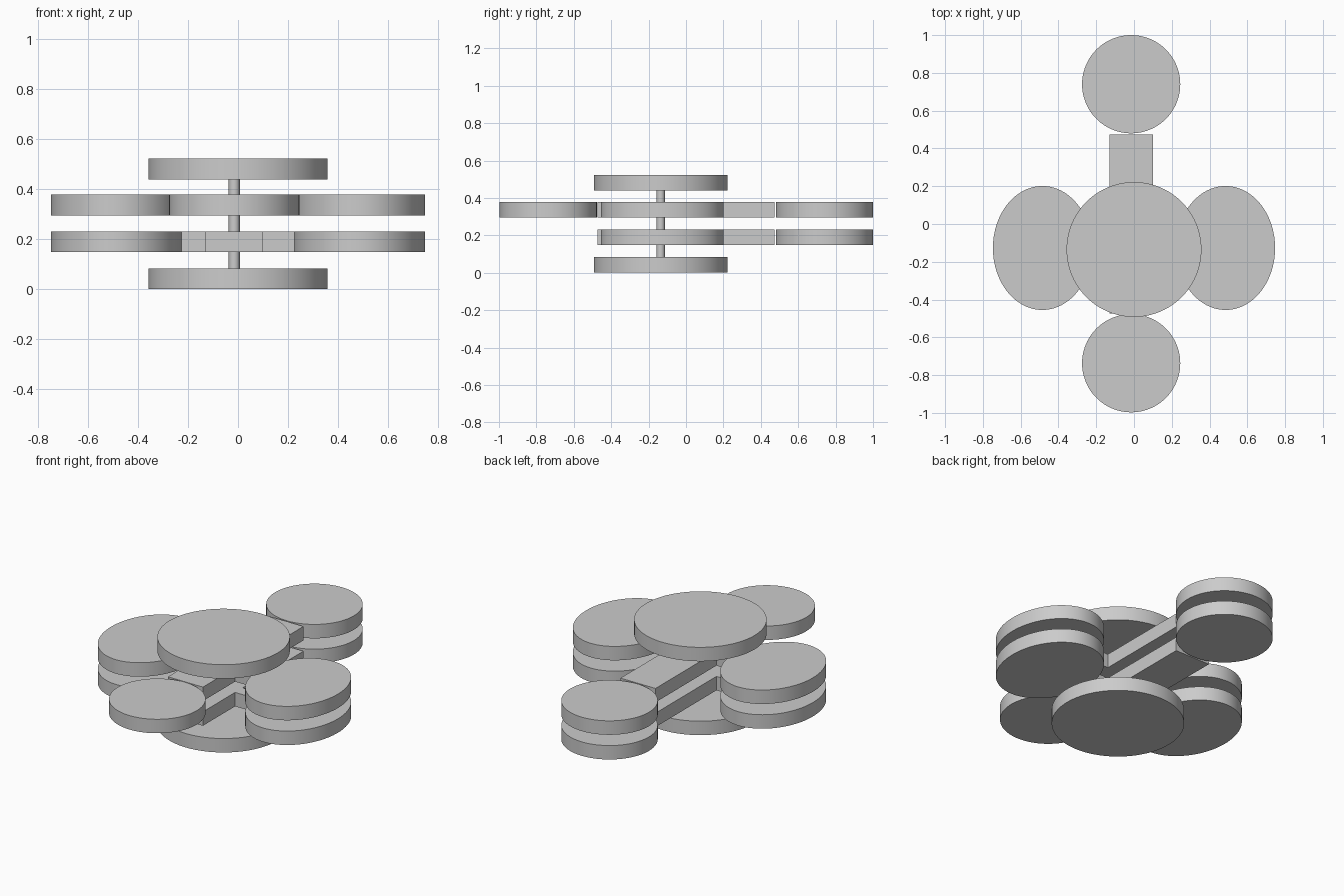
import bpy
import math

if "Cube" in bpy.data.objects:
    bpy.data.objects.remove(bpy.data.objects["Cube"], do_unlink=True)

grey = bpy.data.materials.new("plain grey")
grey.use_nodes = True
colour = (0.6, 0.6, 0.6, 1)
grey.diffuse_color = colour
grey.node_tree.nodes["Principled BSDF"].inputs["Base Color"].default_value = colour

HUB_Y = -0.135   # axis of shaft and end discs
AXIS_X = -0.015  # centre line of the long arm
THICK = 0.083


def finish(obj, name):
    obj.name = name
    obj.data.materials.append(grey)
    bpy.ops.object.transform_apply(location=False, rotation=False, scale=True)
    return obj


def disc(name, x, y, z, rx, ry, height=THICK, sides=96):
    """Upright elliptical disc standing on height z."""
    bpy.ops.mesh.primitive_cylinder_add(
        vertices=sides, radius=1, depth=1, location=(x, y, z + height / 2))
    obj = bpy.context.object
    obj.scale = (rx, ry, height)
    finish(obj, name)
    bpy.ops.object.shade_smooth_by_angle(angle=math.radians(30))


def bar(name, x, y, z, width, length):
    """Flat bar standing on height z."""
    bpy.ops.mesh.primitive_cube_add(size=1, location=(x, y, z + THICK / 2))
    obj = bpy.context.object
    obj.scale = (width, length, THICK)
    finish(obj, name)


# End discs and the shaft between them
disc("bottom_disc", 0, HUB_Y, 0, 0.357, 0.357)
disc("top_disc", 0, HUB_Y, 0.439, 0.357, 0.357)
disc("shaft", AXIS_X, HUB_Y, 0.04, 0.022, 0.022, 0.44, 32)

# Two stacked layers of arms and lobes
for layer, z in (("lower", 0.148), ("upper", 0.295)):
    bar(layer + "_long_arm", AXIS_X, 0, z, 0.23, 0.945)
    bar(layer + "_cross_arm", 0, HUB_Y, z, 0.6, 0.07)
    disc(layer + "_back_lobe", AXIS_X, 0.74, z, 0.26, 0.26)
    for side, sign in (("left", 1), ("right", -1)):
        disc(f"{layer}_{side}_lobe", sign * 0.485, -0.127, z, 0.262, 0.328)

# Only the upper layer has a lobe at the front
disc("upper_front_lobe", AXIS_X, -0.737, 0.295, 0.26, 0.26)
